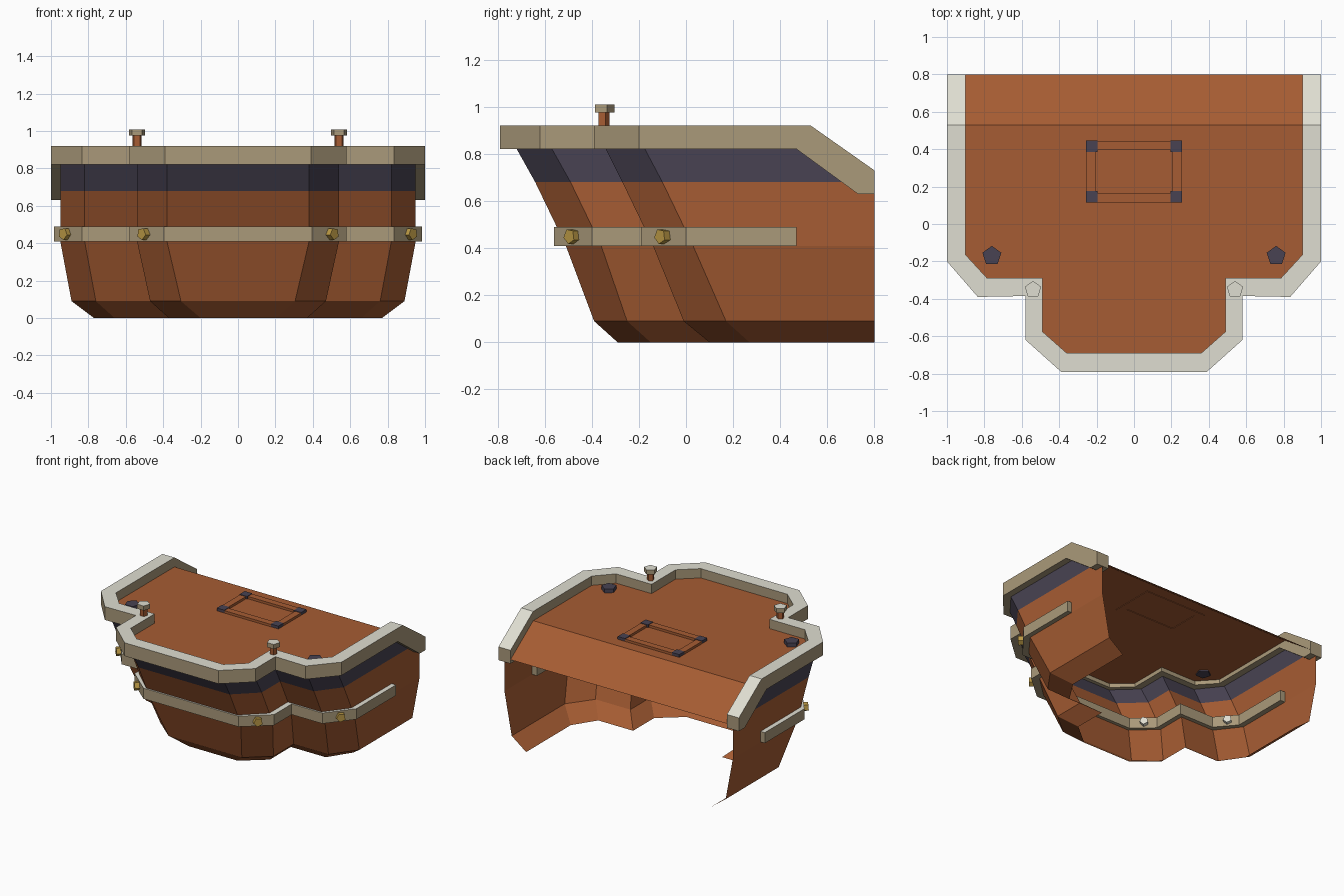
import bpy, bmesh, math
from mathutils import Vector

if "Cube" in bpy.data.objects:
    bpy.data.objects.remove(bpy.data.objects["Cube"])


def material(name, rgb):
    m = bpy.data.materials.new(name)
    m.diffuse_color = (*rgb, 1)
    m.use_nodes = True
    m.node_tree.nodes["Principled BSDF"].inputs["Base Color"].default_value = m.diffuse_color
    return m


WOOD = material("orange_wood", (0.38, 0.107, 0.033))
DARK = material("dark_purple", (0.065, 0.055, 0.085))
TAN = material("tan_trim", (0.40, 0.32, 0.195))
PALE = material("pale_trim_top", (0.74, 0.73, 0.64))
GOLD = material("gold", (0.50, 0.32, 0.06))


def finish(name, bm, mats, rule=None):
    bmesh.ops.recalc_face_normals(bm, faces=bm.faces)
    bm.normal_update()
    if rule:
        for f in bm.faces:
            f.material_index = rule(f)
    me = bpy.data.meshes.new(name)
    bm.to_mesh(me)
    bm.free()
    for m in mats:
        me.materials.append(m)
    ob = bpy.data.objects.new(name, me)
    bpy.context.collection.objects.link(ob)
    return ob


def pale_up(f):
    return 1 if f.normal.z > 0.5 else 0


def both_sides(half):
    """Half outline (back to front, +x) extended with its mirror image."""
    return half + [(-p[0], *p[1:]) for p in reversed(half)]


def strip(name, outer, inner, top, bottom):
    """Solid trim running between two outlines, pale on top."""
    bm = bmesh.new()
    secs = []
    for o, i in zip(both_sides(outer), both_sides(inner)):
        secs.append([bm.verts.new(c) for c in (
            (*o, bottom(o[1])), (*o, top(o[1])), (*i, top(i[1])), (*i, bottom(i[1])))])
    for a, b in zip(secs, secs[1:]):
        for k in range(4):
            n = (k + 1) % 4
            bm.faces.new((a[k], a[n], b[n], b[k]))
    bm.faces.new(secs[0])
    bm.faces.new(secs[-1])
    return finish(name, bm, [TAN, PALE], pale_up)


def prism(name, loc, radius, length, mats, rule=None, axis=(0, 0, 1), sides=5):
    bm = bmesh.new()
    bmesh.ops.create_cone(bm, cap_ends=True, segments=sides, radius1=radius,
                          radius2=radius, depth=length)
    q = Vector((0, 0, 1)).rotation_difference(Vector(axis))
    for v in bm.verts:
        v.co = q @ v.co + Vector(loc)
    return finish(name, bm, mats, rule)


def box(name, loc, size, mat):
    bm = bmesh.new()
    bmesh.ops.create_cube(bm, size=1)
    for v in bm.verts:
        v.co = Vector([v.co[k] * size[k] + loc[k] for k in range(3)])
    return finish(name, bm, [mat])


# Hull shell: stacked rings, open at the back and bottom
# each ring: z, x of the four corners (inner to outer), y of the four corners
RINGS = [
    (0.00, (0.20, 0.37, 0.66, 0.77), (-0.29, -0.15, 0.10, 0.27)),
    (0.09, (0.305, 0.47, 0.76, 0.89), (-0.39, -0.25, -0.01, 0.17)),
    (0.41, (0.38, 0.54, 0.82, 0.95), (-0.51, -0.36, -0.14, 0.03)),
    (0.68, (0.38, 0.54, 0.82, 0.95), (-0.64, -0.49, -0.27, -0.10)),
    (0.85, (0.38, 0.54, 0.82, 0.95), (-0.735, -0.585, -0.355, -0.19)),
]


def ring_points(z, x, y):
    back_z = 0.685 if z > 0.8 else z
    return both_sides([(x[3], 0.8, back_z), (x[3], 0.53, z), (x[3], y[3], z),
                       (x[2], y[2], z), (x[1], y[2], z), (x[1], y[1], z), (x[0], y[0], z)])


bm = bmesh.new()
rows = [[bm.verts.new(p) for p in ring_points(*r)] for r in RINGS]
for lo, hi in zip(rows, rows[1:]):
    for k in range(len(lo) - 1):
        bm.faces.new((lo[k], lo[k + 1], hi[k + 1], hi[k]))
finish("hull", bm, [WOOD, DARK], lambda f: 1 if min(v.co.z for v in f.verts) > 0.67 else 0)

# Deck with a sloping back
bm = bmesh.new()
dv = [bm.verts.new(p) for p in ring_points(*RINGS[-1])]
dv[0].co.z = dv[-1].co.z = 0.66
bm.faces.new(dv[1:-1])
bm.faces.new((dv[0], dv[1], dv[-2], dv[-1]))
finish("deck", bm, [WOOD])

# Top rail, bending down at the back
STATIONS = (0.8, 0.73, 0.53, 0.47)


def rail_top(y):
    return 0.92 - 0.19 * max(0, y - 0.53) / 0.27


def rail_bottom(y):
    return 0.82 - 0.19 * min(1, max(0, y - 0.47) / 0.26)


strip("top_rail",
      [(1.0, y) for y in STATIONS] + [(1.0, -0.20), (0.835, -0.39), (0.58, -0.385),
                                      (0.58, -0.62), (0.39, -0.79)],
      [(0.9, y) for y in STATIONS] + [(0.9, -0.165), (0.785, -0.29), (0.49, -0.29),
                                      (0.49, -0.575), (0.36, -0.69)],
      rail_top, rail_bottom)

# Rubbing band around the hull
strip("side_band",
      [(0.985, 0.47), (0.985, 0.0), (0.835, -0.19), (0.58, -0.19), (0.58, -0.40), (0.395, -0.56)],
      [(0.91, 0.47), (0.91, 0.03), (0.79, -0.11), (0.505, -0.11), (0.505, -0.36), (0.365, -0.485)],
      lambda y: 0.49, lambda y: 0.41)

for s, side in ((1, "right"), (-1, "left")):
    # Gold bolts on the band
    for i, (x, y) in enumerate(((0.485, -0.465), (0.905, -0.08))):
        prism(f"band_bolt_{side}_{i}", (s * x, y, 0.45), 0.033, 0.09, [GOLD],
              axis=(s * 0.7, -0.7, 0))
        prism(f"bolt_backing_{side}_{i}", (s * (x - 0.05), y + 0.055, 0.45), 0.03, 0.05,
              [PALE], axis=(s * 0.7, -0.7, 0))
    # Posts standing on the rail
    prism(f"post_{side}", (s * 0.54, -0.35, 0.93), 0.026, 0.1, [WOOD])
    prism(f"post_cap_{side}", (s * 0.54, -0.35, 0.992), 0.046, 0.034, [TAN, PALE], pale_up)
    # Dark pegs on the deck
    prism(f"deck_peg_{side}", (s * 0.76, -0.17, 0.86), 0.053, 0.04, [DARK])
    # Hatch side frame and corner plates
    box(f"hatch_side_{side}", (s * 0.23, 0.28, 0.857), (0.05, 0.33, 0.022), WOOD)
    for i, y in enumerate((0.145, 0.415)):
        box(f"hatch_corner_{side}_{i}", (s * 0.225, y, 0.862), (0.062, 0.062, 0.02), DARK)

# Hatch front and back frame
for i, y in enumerate((0.14, 0.42)):
    box(f"hatch_bar_{i}", (0, y, 0.857), (0.42, 0.05, 0.022), WOOD)
